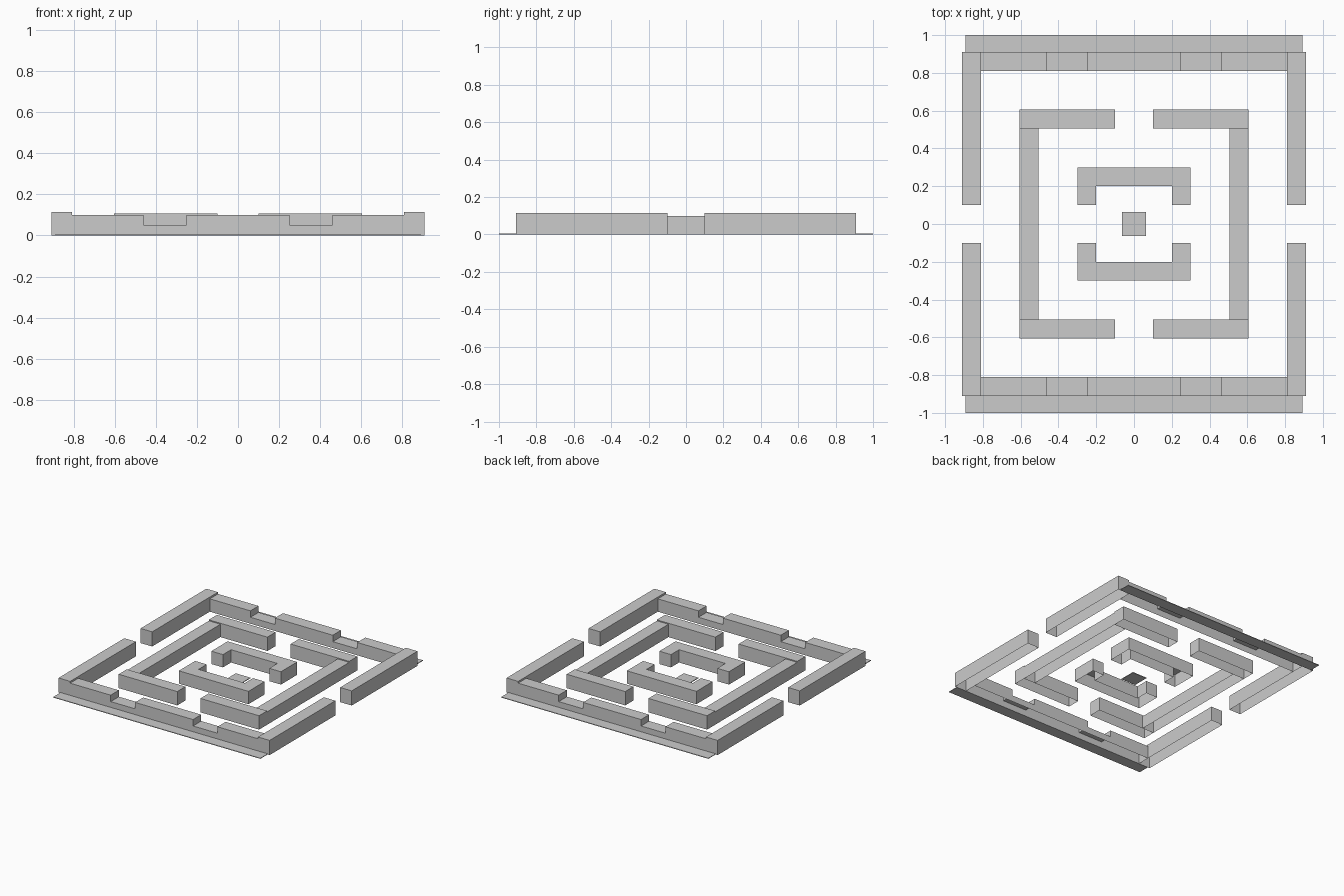
import bpy
import bmesh

cube = bpy.data.objects.get("Cube")
if cube:
    bpy.data.objects.remove(cube, do_unlink=True)

stone = bpy.data.materials.new("stone_grey")
stone.use_nodes = True
GREY = (0.6, 0.6, 0.6, 1)
stone.diffuse_color = GREY
stone.node_tree.nodes["Principled BSDF"].inputs["Base Color"].default_value = GREY

SIDES = ((-1, "right"), (1, "left"))
ENDS = ((-1, "front"), (1, "back"))


def finish(name, bm):
    mesh = bpy.data.meshes.new(name)
    bm.to_mesh(mesh)
    bm.free()
    mesh.materials.append(stone)
    obj = bpy.data.objects.new(name, mesh)
    bpy.context.collection.objects.link(obj)
    return obj


def raise_footprint(name, outline, height, closed=False):
    """Extrude a counter-clockwise footprint; walls are hollow underneath."""
    bm = bmesh.new()
    low = [bm.verts.new((x, y, 0)) for x, y in outline]
    top = [bm.verts.new((x, y, height)) for x, y in outline]
    for i in range(len(low)):
        j = (i + 1) % len(low)
        bm.faces.new((low[i], low[j], top[j], top[i]))
    bm.faces.new(top)
    if closed:
        bm.faces.new(low[::-1])
    return finish(name, bm)


def block(name, xs, ys, height, closed=False):
    (x0, x1), (y0, y1) = sorted(xs), sorted(ys)
    return raise_footprint(name, [(x0, y0), (x1, y0), (x1, y1), (x0, y1)], height, closed)


def notched_wall(name, y0, y1):
    """Long wall with two lowered crossings, extruded front to back."""
    half = [(0.81, 0), (0.81, 0.1), (0.46, 0.1), (0.46, 0.05), (0.25, 0.05), (0.25, 0.1)]
    profile = half + [(-x, z) for x, z in reversed(half)]
    bm = bmesh.new()
    front = [bm.verts.new((x, y0, z)) for x, z in profile]
    back = [bm.verts.new((x, y1, z)) for x, z in profile]
    bm.faces.new(front)
    bm.faces.new(back[::-1])
    for i in range(len(profile) - 1):  # underside stays open
        bm.faces.new((front[i], back[i], back[i + 1], front[i + 1]))
    return finish(name, bm)


# Outer walls and the thin ledges beyond them
for sy, end in ENDS:
    notched_wall(f"outer_{end}_wall", *sorted((sy * 0.81, sy * 0.91)))
    block(f"{end}_ledge", (-0.893, 0.893), (sy * 0.91, sy), 0.005, closed=True)
    for sx, side in SIDES:
        block(f"outer_{side}_{end}_wall", (sx * 0.81, sx * 0.91), (sy * 0.1, sy * 0.91), 0.114)

# Middle ring: side walls, and end walls split by a gap
for sx, side in SIDES:
    block(f"middle_{side}_wall", (sx * 0.505, sx * 0.605), (-0.505, 0.505), 0.1)
    for sy, end in ENDS:
        block(f"middle_{end}_{side}_wall", (sx * 0.1, sx * 0.605), (sy * 0.505, sy * 0.605), 0.108)

# Inner pair of U-shaped walls
u_shape = [(0.3, 0.1), (0.3, 0.3), (-0.3, 0.3), (-0.3, 0.1),
           (-0.2, 0.1), (-0.2, 0.2), (0.2, 0.2), (0.2, 0.1)]
for sy, end in ENDS:
    raise_footprint(f"inner_{end}_wall", [(sy * x, sy * y) for x, y in u_shape], 0.1)

# Flat plate at the centre
block("centre_plate", (-0.063, 0.063), (-0.063, 0.063), 0.005, closed=True)
